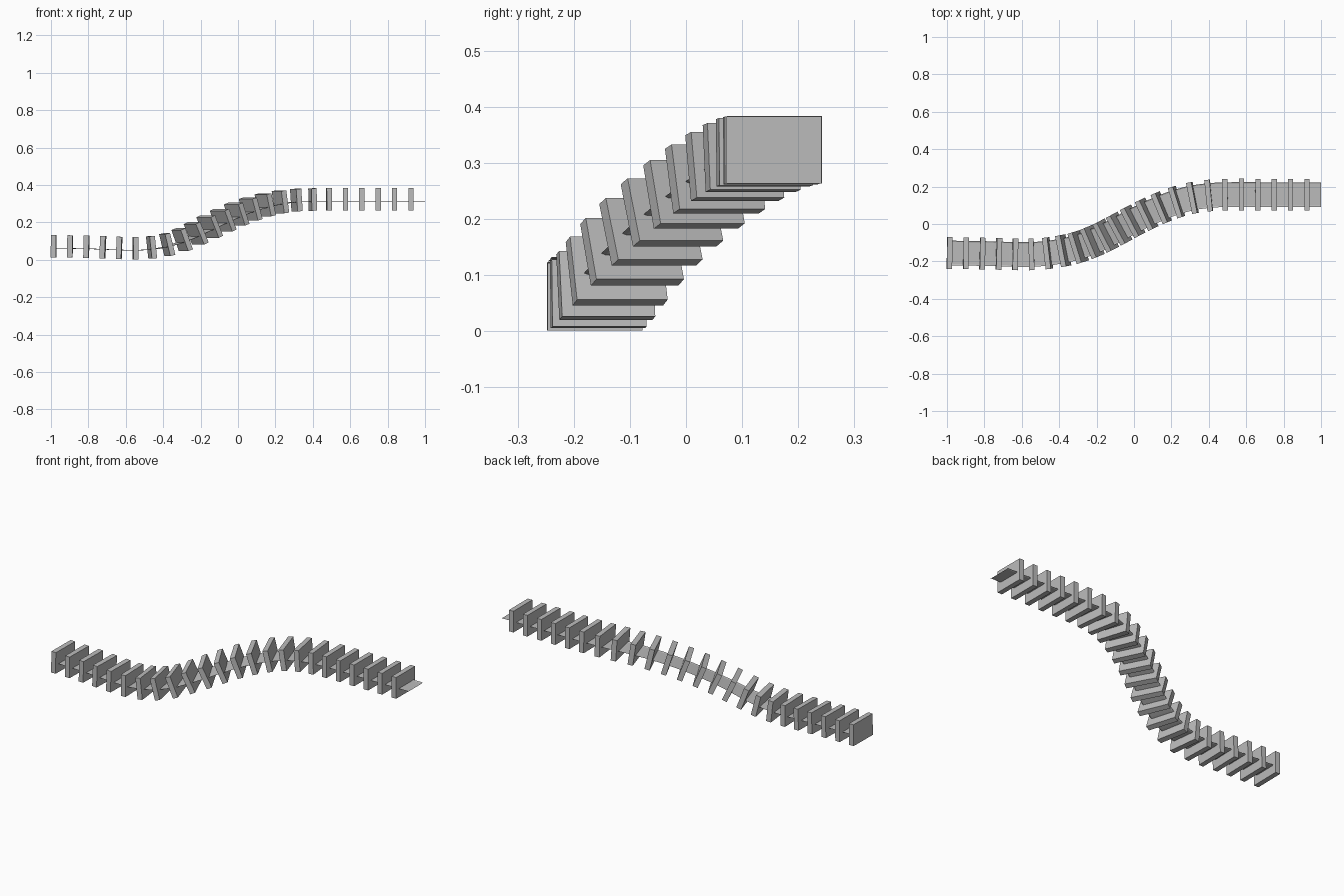
import bpy, bmesh
from mathutils import Vector, Matrix

if "Cube" in bpy.data.objects:
    bpy.data.objects.remove(bpy.data.objects["Cube"])

def material(name, c):
    m = bpy.data.materials.new(name)
    m.diffuse_color = (c, c, c, 1)
    m.use_nodes = True
    m.node_tree.nodes["Principled BSDF"].inputs["Base Color"].default_value = m.diffuse_color
    return m

grey = material("light grey", 0.5)

# Centre line of the S-shaped, rising path
KEYS = [Vector(p) for p in [
    (-0.986, -0.155, 0.061), (-0.8, -0.158, 0.058), (-0.6, -0.163, 0.051), (-0.5, -0.16, 0.052),
    (-0.4, -0.147, 0.065), (-0.3, -0.124, 0.095), (-0.2, -0.086, 0.141), (-0.1, -0.036, 0.190),
    (0.0, 0.018, 0.235), (0.1, 0.067, 0.270), (0.2, 0.108, 0.294), (0.3, 0.137, 0.307),
    (0.4, 0.152, 0.311), (0.5, 0.157, 0.312), (0.75, 0.157, 0.312), (1.0, 0.157, 0.312)]]

def smooth_path(keys, n=12):
    def slope(i):
        a, b = keys[max(i - 1, 0)], keys[min(i + 1, len(keys) - 1)]
        return (b - a) / (b.x - a.x)
    pts = []
    for i in range(len(keys) - 1):
        p, q = keys[i], keys[i + 1]
        d = q.x - p.x
        for k in range(n):
            t = k / n
            pts.append(p * (2*t**3 - 3*t**2 + 1) + slope(i) * d * (t**3 - 2*t**2 + t)
                       + q * (3*t**2 - 2*t**3) + slope(i + 1) * d * (t**3 - t**2))
    return pts + [keys[-1]]

path = smooth_path(KEYS)
lengths = [0.0]
for a, b in zip(path, path[1:]):
    lengths.append(lengths[-1] + (b - a).length)

def frame(s):
    """Upright frame on the path at arc length s: x along, y across, z up."""
    i = 0
    while i < len(path) - 2 and lengths[i + 1] < s:
        i += 1
    pos = path[i].lerp(path[i + 1], (s - lengths[i]) / (lengths[i + 1] - lengths[i]))
    tan = (path[min(i + 2, len(path) - 1)] - path[max(i - 1, 0)]).normalized()
    side = Vector((0, 0, 1)).cross(tan).normalized()
    up = tan.cross(side)
    m = Matrix((tan, side, up)).transposed().to_4x4()
    m.translation = pos
    return m

def add_object(name, bm):
    me = bpy.data.meshes.new(name)
    bm.to_mesh(me)
    bm.free()
    me.materials.append(grey)
    ob = bpy.data.objects.new(name, me)
    bpy.context.collection.objects.link(ob)
    return ob

# Thin ribbon with slightly raised rims, swept along the path
PROFILE = [(-0.066, 0.002), (-0.059, -0.001), (0.059, -0.001), (0.066, 0.002)]
bm = bmesh.new()
rows = []
for i in range(73):
    m = frame(lengths[-1] * i / 72)
    rows.append([bm.verts.new(m @ Vector((0, y, z))) for y, z in PROFILE])
for a, b in zip(rows, rows[1:]):
    for j in range(len(PROFILE) - 1):
        bm.faces.new((a[j], b[j], b[j + 1], a[j + 1]))
add_object("ribbon", bm)

# Upright slabs evenly spaced along the ribbon
COUNT = 24
step = (lengths[-1] - 0.075) / (COUNT - 1)
for i in range(COUNT):
    m = frame(i * step) @ Matrix.Translation((0, 0, 0.011))
    bm = bmesh.new()
    bmesh.ops.create_cube(bm, size=1, matrix=m @ Matrix.Diagonal((0.028, 0.169, 0.12, 1)))
    add_object(f"slab_{i + 1}", bm)
